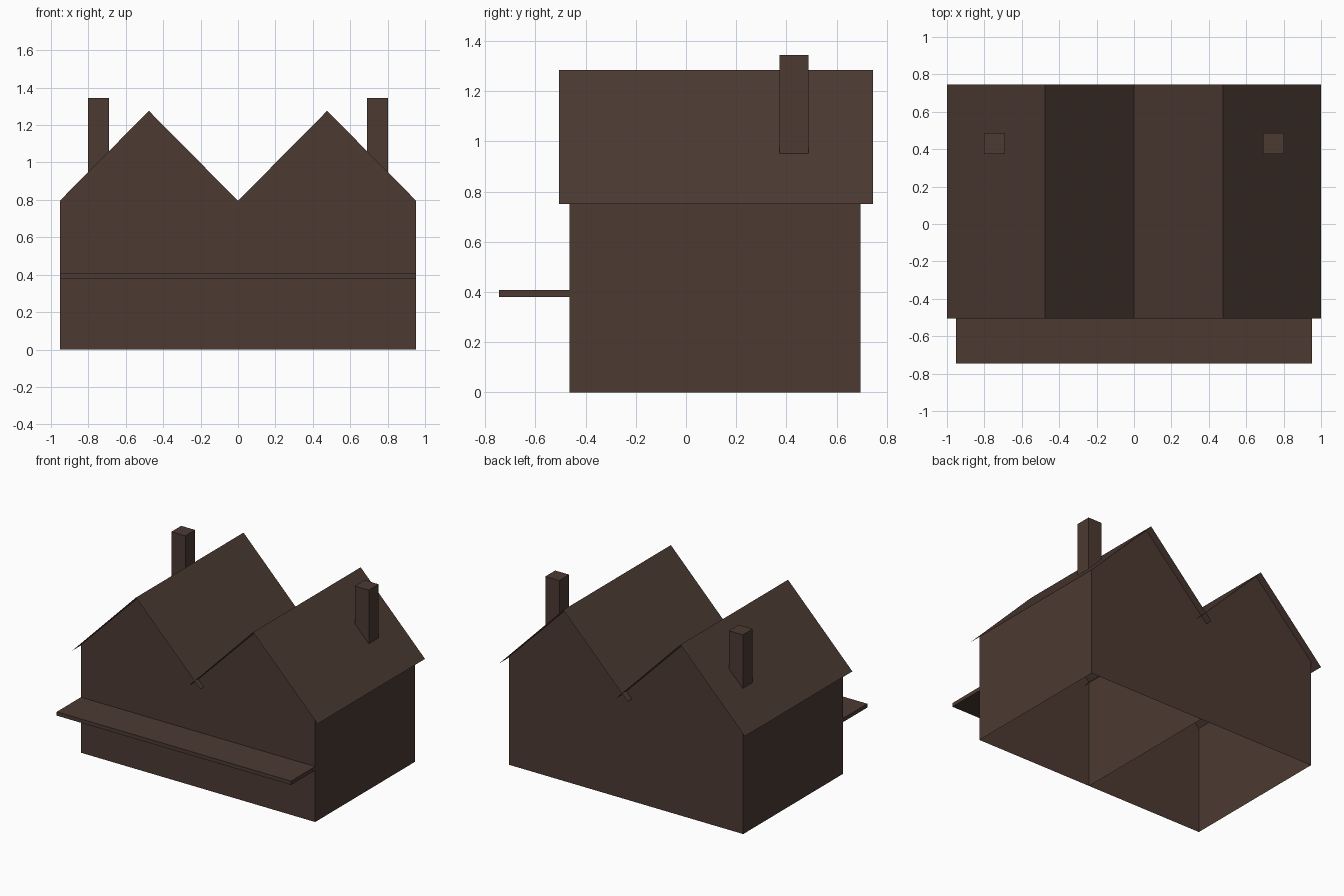
import bpy

cube = bpy.data.objects.get("Cube")
if cube:
    bpy.data.objects.remove(cube, do_unlink=True)

# One dark timber colour for the whole house
timber = bpy.data.materials.new("dark brown timber")
timber.use_nodes = True
colour = (0.072, 0.042, 0.032, 1)
timber.diffuse_color = colour
timber.node_tree.nodes["Principled BSDF"].inputs["Base Color"].default_value = colour

HALF, RIDGE_X = 0.953, 0.4765          # wall half width, gable centre
EAVE, PEAK = 0.795, 1.276              # wall heights
FRONT, BACK = -0.464, 0.696            # wall depth


def add_mesh(name, verts, faces):
    mesh = bpy.data.meshes.new(name)
    mesh.from_pydata(verts, [], faces)
    mesh.materials.append(timber)
    obj = bpy.data.objects.new(name, mesh)
    bpy.context.collection.objects.link(obj)
    return obj


def add_box(name, low, high):
    bpy.ops.mesh.primitive_cube_add(size=1, location=[(a + b) / 2 for a, b in zip(low, high)])
    obj = bpy.context.object
    obj.name = name
    obj.scale = [b - a for a, b in zip(low, high)]
    bpy.ops.object.transform_apply(location=False, rotation=False, scale=True)
    obj.data.materials.append(timber)
    return obj


def add_sheet(name, path, y0, y1):
    """Sweep an open x-z path along y into a thin sheet."""
    n = len(path)
    verts = [(x, y, z) for y in (y0, y1) for x, z in path]
    return add_mesh(name, verts, [(i, i + 1, n + i + 1, n + i) for i in range(n - 1)])


for side, s in (("right", -1), ("left", 1)):
    # Gable walls, open underneath
    gable = [(0, 0), (0, EAVE), (s * RIDGE_X, PEAK), (s * HALF, EAVE), (s * HALF, 0)]
    for end, y in (("front", FRONT), ("back", BACK)):
        face = range(5) if (s > 0) != (end == "front") else range(4, -1, -1)
        add_mesh(f"{side}_{end}_wall", [(x, y, z) for x, z in gable], [tuple(face)])
    outer = [(s * HALF, 0), (s * HALF, EAVE)]
    add_sheet(f"{side}_side_wall", outer if s < 0 else outer[::-1], FRONT, BACK)

    # Thin overhanging roof, crossing its neighbour at the valley
    roof = [(-s * 0.047, 0.75), (s * RIDGE_X, 1.284), (s, 0.75)]
    add_sheet(f"{side}_roof", roof[::s], -0.505, 0.745)

    # Chimney on the outer slope
    xs = sorted((s * 0.69, s * 0.803))
    add_box(f"{side}_chimney", (xs[0], 0.373, 0.945), (xs[1], 0.487, 1.345))

# Dividing wall between the two halves
add_sheet("dividing_wall", [(0, 0), (0, EAVE)], FRONT, BACK)

# Flat canopy along the front
add_box("front_canopy", (-HALF, -0.745, 0.38), (HALF, FRONT, 0.408))
